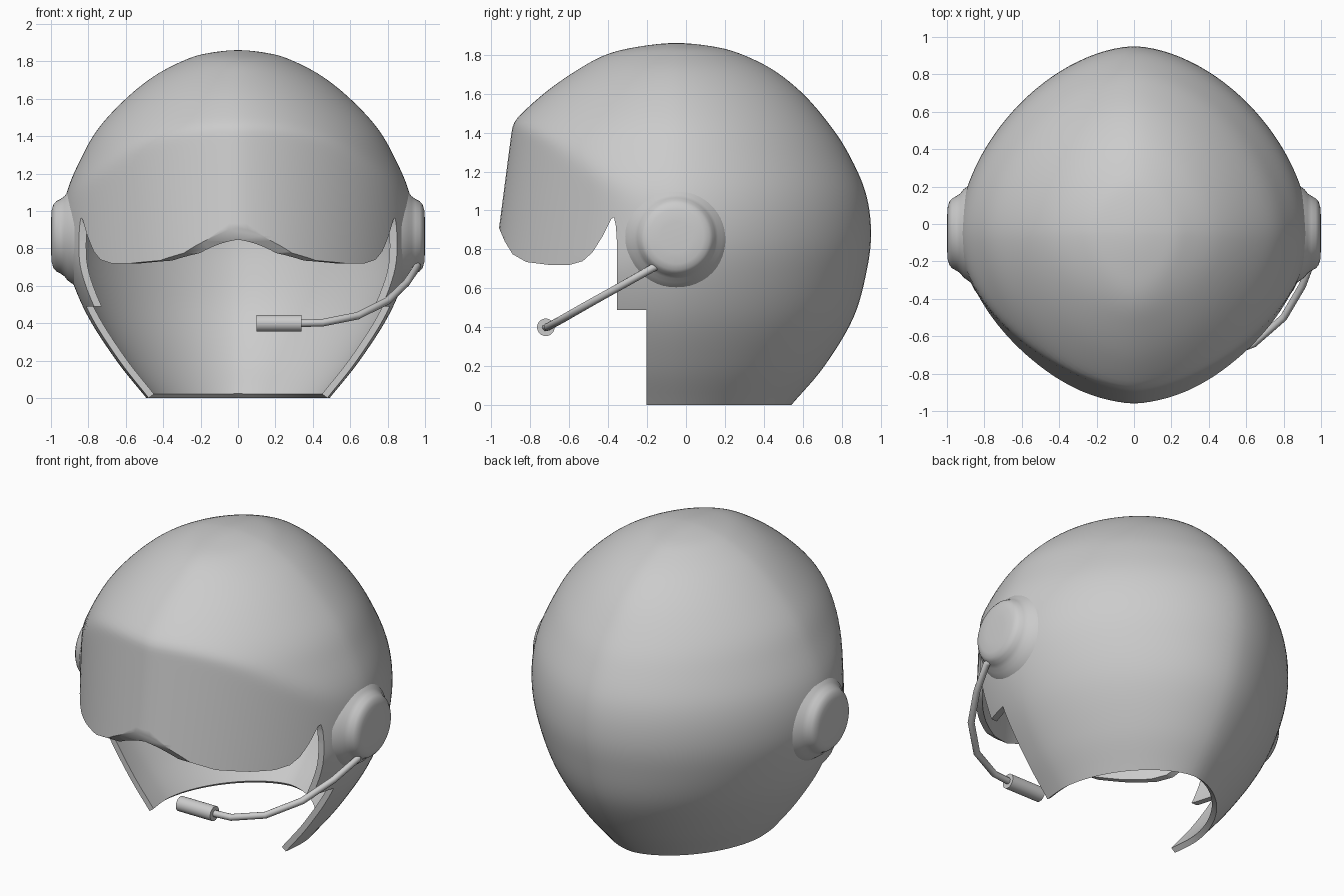
import bpy, bmesh, math
from mathutils import Vector, Matrix

if "Cube" in bpy.data.objects:
    bpy.data.objects.remove(bpy.data.objects["Cube"])

grey = bpy.data.materials.new("plain_grey")
grey.use_nodes = True
grey.diffuse_color = (0.6, 0.6, 0.6, 1)
grey.node_tree.nodes["Principled BSDF"].inputs["Base Color"].default_value = (0.6, 0.6, 0.6, 1)

CENTRE_Y = -0.05


def add_object(name, bm):
    bmesh.ops.recalc_face_normals(bm, faces=bm.faces)
    mesh = bpy.data.meshes.new(name)
    bm.to_mesh(mesh)
    bm.free()
    mesh.materials.append(grey)
    ob = bpy.data.objects.new(name, mesh)
    bpy.context.collection.objects.link(ob)
    return ob


def smooth(ob, angle=35):
    bpy.ops.object.select_all(action="DESELECT")
    ob.select_set(True)
    bpy.context.view_layer.objects.active = ob
    bpy.ops.object.shade_smooth_by_angle(angle=math.radians(angle))


def skin(bm, rings):
    """Join closed rings of equal length; a one-point ring makes a fan."""
    rings = [[bm.verts.new(p) for p in ring] for ring in rings]
    for a, b in zip(rings, rings[1:]):
        n = max(len(a), len(b))
        for i in range(n):
            j = (i + 1) % n
            if len(a) == 1:
                bm.faces.new((a[0], b[i], b[j]))
            else:
                bm.faces.new((a[i], b[i], b[j], a[j]))
    return rings


def spline(rows, steps):
    """Smooth curve through rows, with a rounded pole at the first one."""
    rows = [Vector(r) for r in rows]
    first = Vector([rows[1][0]] + [-v for v in rows[1][1:]])
    pts = [first] + rows + [rows[-1] * 2 - rows[-2]]
    out = []
    for a, b, c, d in zip(pts, pts[1:], pts[2:], pts[3:]):
        for s in range(steps):
            t = s / steps
            out.append((b * 2 + (c - a) * t + (a * 2 - b * 5 + c * 4 - d) * t**2
                        + (b * 3 - a - c * 3 + d) * t**3) / 2)
    return out + [rows[-1]]


def plan_radius(angle, width, depth, power):
    return (abs(math.cos(angle) / width)**power
            + abs(math.sin(angle) / depth)**power)**(-1 / power)


# Helmet shell: height, half width, depth to front, depth to back
profile = [(1.86, 0, 0, 0), (1.84, .18, .2, .2), (1.8, .3, .36, .34),
           (1.72, .45, .51, .5), (1.6, .6, .68, .65), (1.45, .74, .84, .78),
           (1.3, .83, .95, .88), (1.1, .915, 1.03, .97), (.9, .94, 1.05, 1.0),
           (.7, .91, 1.03, .98), (.45, .81, 1.0, .91), (.2, .65, .95, .76),
           (0, .49, .9, .59)]
SEGMENTS = 120
rings = [[(0, CENTRE_Y, profile[0][0])]]
for z, width, front, back in spline(profile, 6)[1:]:
    ring = []
    for i in range(SEGMENTS):
        a = math.tau * i / SEGMENTS
        if math.sin(a) < 0:
            # The visor plane trims the front of the dome with a soft brow crease
            dome = plan_radius(a, width, front, 1.75)
            visor = plan_radius(a, .96, .91 - .13 * (z - .91), 1.6)
            r = (dome**-80 + visor**-80)**(-1 / 80)
        else:
            r = plan_radius(a, width, back, 1.74)
        ring.append((r * math.cos(a), CENTRE_Y + r * math.sin(a), z))
    rings.append(ring)
bm = bmesh.new()
skin(bm, rings)
shell = add_object("helmet_shell", bm)
solid = shell.modifiers.new("thickness", "SOLIDIFY")
solid.thickness = 0.035
solid.offset = -1

# Face opening: side outline (y, z) pushed across the full width
outline = [(-1.3, .91), (-.96, .91), (-.93, .84), (-.89, .775), (-.82, .735),
           (-.7, .72), (-.6, .72), (-.53, .74), (-.48, .785), (-.43, .865),
           (-.385, .955), (-.37, .965), (-.36, .92), (-.355, .84), (-.355, .49),
           (-.203, .49), (-.203, -.2), (-1.3, -.2)]
bm = bmesh.new()
face = bm.faces.new([bm.verts.new((-1.5, y, z)) for y, z in outline])
side = bmesh.ops.extrude_face_region(bm, geom=[face])["geom"]
bmesh.ops.translate(bm, vec=(3, 0, 0),
                    verts=[v for v in side if isinstance(v, bmesh.types.BMVert)])
cutter = add_object("face_opening_cutter", bm)
cutter.hide_render = True
cut = shell.modifiers.new("face_opening", "BOOLEAN")
cut.operation = "DIFFERENCE"
cut.solver = "EXACT"
cut.object = cutter
bpy.context.view_layer.update()
shell_eval = shell.evaluated_get(bpy.context.evaluated_depsgraph_get())
cut_mesh = bpy.data.meshes.new_from_object(shell_eval)
shell.modifiers.clear()
shell.data = cut_mesh
bpy.data.objects.remove(cutter)
smooth(shell)

# Ear cups: turned about the x axis, (radius, x)
cup = [(.08, 1.0), (.14, .996), (.17, .987), (.187, .972), (.2, .948),
       (.214, .928), (.235, .912), (.262, .875)]
for name, sign in (("left_ear_cup", 1), ("right_ear_cup", -1)):
    bm = bmesh.new()
    rings = [[(sign, CENTRE_Y, .865)]]
    for r, x in cup:
        rings.append([(sign * x, CENTRE_Y + r * math.cos(math.tau * i / 48),
                       .865 + r * math.sin(math.tau * i / 48)) for i in range(48)])
    skin(bm, rings)
    ob = add_object(name, bm)
    smooth(ob, 60)


# Microphone boom: a round tube along a bent path
path = [Vector(p) for p in ((.93, -.12, .73), (.96, -.17, .705), (.9, -.33, .615),
                            (.8, -.5, .52), (.64, -.64, .44), (.45, -.71, .402),
                            (.32, -.72, .4))]
rings = []
for i, p in enumerate(path):
    along = (path[min(i + 1, len(path) - 1)] - path[max(i - 1, 0)]).normalized()
    u = along.cross(Vector((0, 0, 1))).normalized()
    v = along.cross(u)
    rings.append([p + .02 * (u * math.cos(math.tau * k / 12)
                             + v * math.sin(math.tau * k / 12)) for k in range(12)])
bm = bmesh.new()
made = skin(bm, rings)
for end in (made[0], made[-1]):
    bm.faces.new(end)
smooth(add_object("microphone_boom", bm), 50)

# Microphone capsule
bm = bmesh.new()
bmesh.ops.create_cone(bm, cap_ends=True, segments=24, radius1=.045, radius2=.045, depth=.24,
                      matrix=Matrix.Translation((.22, -.72, .4))
                      @ Matrix.Rotation(math.pi / 2, 4, "Y"))
smooth(add_object("microphone", bm))
